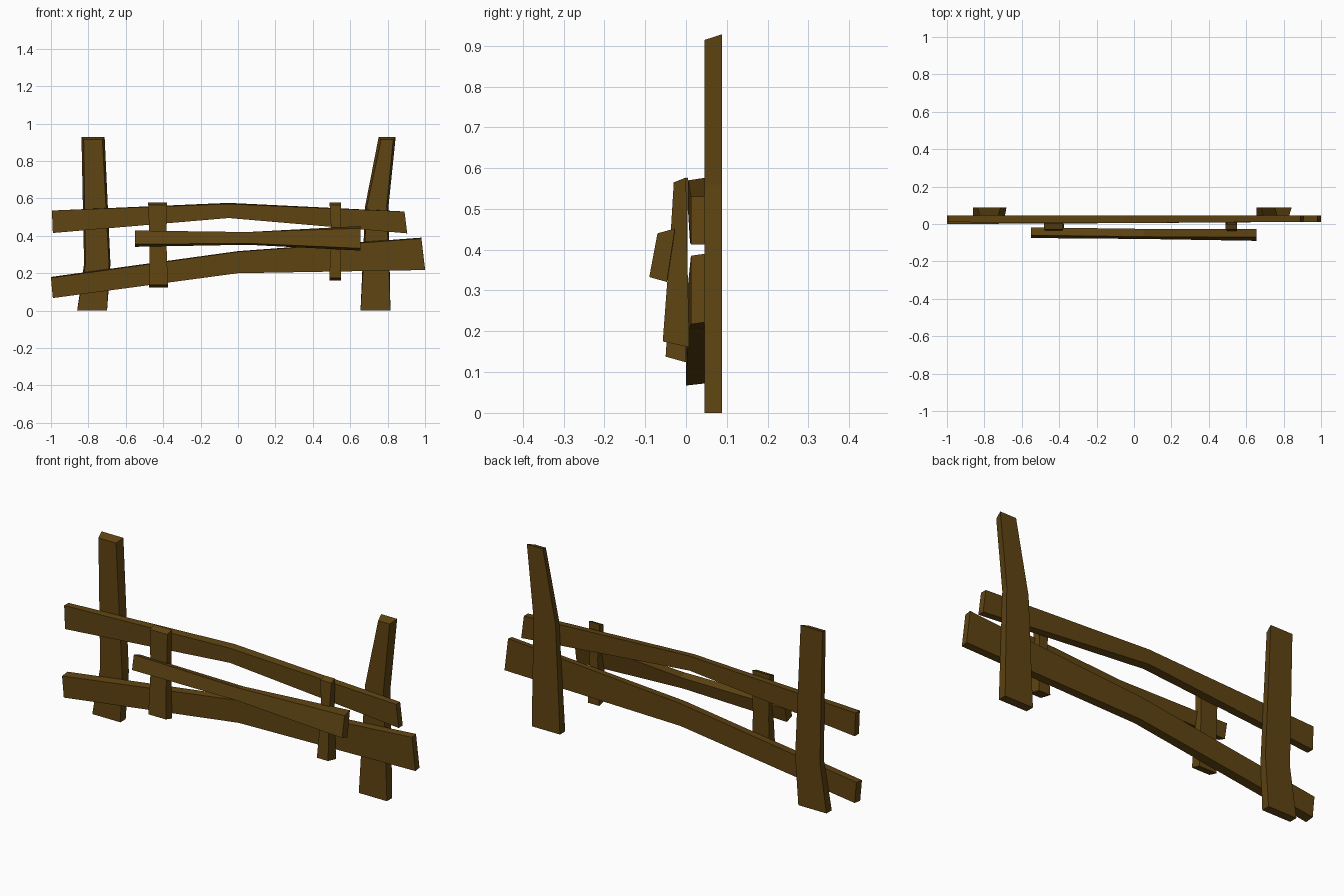
import bpy
import bmesh
from mathutils import Vector

wood = bpy.data.materials.new("dark brown wood")
wood.diffuse_color = (0.115, 0.058, 0.006, 1)


def plank(name, sections):
    """Loft a four-sided board. Each section: front edge points a, b as (x, z),
    front/back y, y shift of b, back-edge widening, back z offset."""
    bm = bmesh.new()
    rings = []
    for a, b, yf, yb, lean, grow, dz in sections:
        a, b = Vector(a), Vector(b)
        w = (b - a).normalized() * grow
        up = Vector((0, dz))
        pts = [(a, yf), (b, yf + lean), (b + w + up, yb + lean), (a - w + up, yb)]
        rings.append([bm.verts.new((p.x, y, p.y)) for p, y in pts])
    for r, s in zip(rings, rings[1:]):
        for i in range(4):
            j = (i + 1) % 4
            bm.faces.new((r[i], r[j], s[j], s[i]))
    bm.faces.new(rings[0])
    bm.faces.new(rings[-1])
    bmesh.ops.recalc_face_normals(bm, faces=bm.faces)
    me = bpy.data.meshes.new(name)
    bm.to_mesh(me)
    bm.free()
    me.materials.append(wood)
    ob = bpy.data.objects.new(name, me)
    bpy.context.collection.objects.link(ob)


# Upright posts at the back
F, B = 0.045, 0.088
plank("left_post", [
    ((-0.86, 0), (-0.70, 0), F, B, 0, 0, 0),
    ((-0.815, 0.25), (-0.69, 0.25), F, B, 0, 0.008, 0),
    ((-0.825, 0.914), (-0.725, 0.914), F, B, 0, 0.012, 0.014)])
plank("right_post", [
    ((0.655, 0), (0.815, 0), F, B, 0, 0, 0),
    ((0.69, 0.56), (0.795, 0.56), F, B, 0, 0.01, 0),
    ((0.765, 0.914), (0.83, 0.914), F, B, 0, 0.013, 0.014)])

# Long rails in front of the posts
plank("upper_rail", [
    ((-0.99, 0.415), (-0.995, 0.535), 0.01, F, 0, 0, 0),
    ((-0.05, 0.495), (-0.05, 0.57), 0.005, F, 0, 0, 0.006),
    ((0.905, 0.413), (0.89, 0.53), 0.012, F, 0, 0, 0)])
plank("lower_rail", [
    ((-0.99, 0.067), (-1.0, 0.175), 0.0, F, 0, 0, 0.005),
    ((0.0, 0.20), (0.0, 0.315), 0.005, F, 0, 0, 0.003),
    ((1.0, 0.217), (0.98, 0.385), 0.012, F, 0, 0, 0.005)])

# Short uprights holding the middle board
plank("left_batten", [
    ((-0.475, 0.138), (-0.375, 0.138), -0.05, 0.0, 0, 0, -0.014),
    ((-0.472, 0.35), (-0.382, 0.35), -0.036, 0.003, 0, 0, 0),
    ((-0.48, 0.565), (-0.38, 0.565), -0.03, 0.005, 0, 0, 0.012)])
plank("right_batten", [
    ((0.488, 0.175), (0.552, 0.175), -0.057, 0.008, 0, 0, -0.014),
    ((0.5, 0.40), (0.545, 0.40), -0.04, 0.003, 0, 0, 0),
    ((0.49, 0.565), (0.552, 0.565), -0.03, 0.0, 0, 0, 0.012)])

# Leaning front board
plank("middle_board", [
    ((-0.55, 0.355), (-0.55, 0.428), -0.075, -0.033, 0.015, 0, -0.014),
    ((0.05, 0.36), (0.05, 0.42), -0.08, -0.038, 0.012, 0, -0.008),
    ((0.655, 0.333), (0.655, 0.44), -0.09, -0.047, 0.02, 0.012, 0)])
